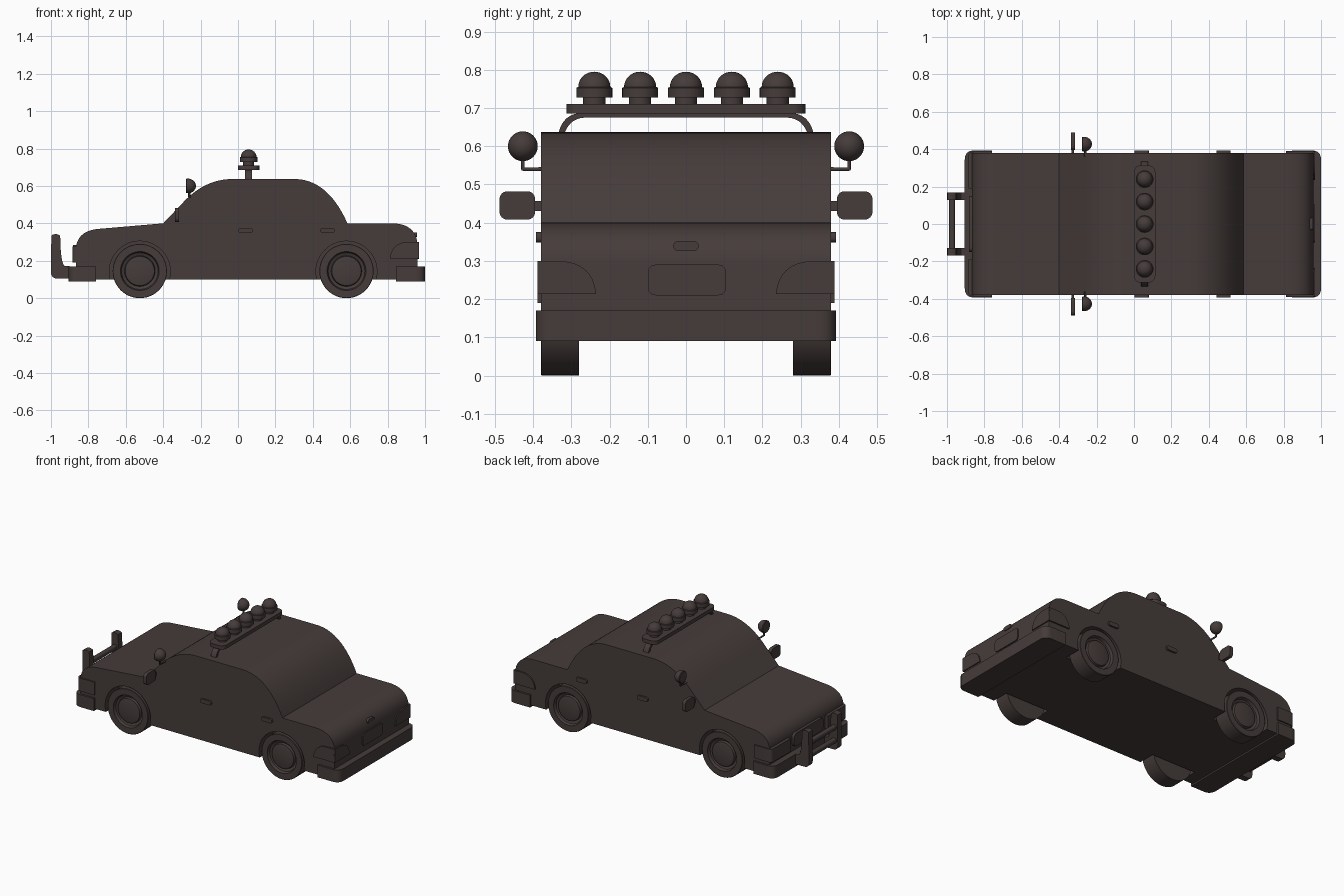
import bpy, bmesh
from math import sin, cos, pi, radians
from mathutils import Matrix

if "Cube" in bpy.data.objects:
    bpy.data.objects.remove(bpy.data.objects["Cube"])

paint = bpy.data.materials.new("dark_brown")
paint.diffuse_color = (0.06, 0.045, 0.043, 1)
paint.use_nodes = True
paint.node_tree.nodes["Principled BSDF"].inputs["Base Color"].default_value = paint.diffuse_color


def finish(name, bm):
    bmesh.ops.recalc_face_normals(bm, faces=bm.faces)
    me = bpy.data.meshes.new(name)
    bm.to_mesh(me)
    bm.free()
    ob = bpy.data.objects.new(name, me)
    bpy.context.collection.objects.link(ob)
    me.materials.append(paint)
    smooth(ob)
    return ob


def smooth(ob):
    bpy.ops.object.select_all(action='DESELECT')
    ob.select_set(True)
    bpy.context.view_layer.objects.active = ob
    bpy.ops.object.shade_smooth_by_angle(angle=radians(30))


def prism(name, pts, axis, lo, hi):
    """Extrude a 2D outline along an axis; the outline uses the other two axes in order."""
    place = {'x': lambda a, b, t: (t, a, b), 'y': lambda a, b, t: (a, t, b), 'z': lambda a, b, t: (a, b, t)}[axis]
    bm = bmesh.new()
    rings = [[bm.verts.new(place(a, b, t)) for a, b in pts] for t in (lo, hi)]
    n = len(pts)
    bm.faces.new(rings[0])
    bm.faces.new(rings[1])
    for i in range(n):
        j = (i + 1) % n
        bm.faces.new((rings[0][i], rings[0][j], rings[1][j], rings[1][i]))
    return finish(name, bm)


def lathe(name, profile, axis, loc, n=32):
    """Spin (radius, height) pairs around an axis."""
    bm = bmesh.new()
    vs = [bm.verts.new((r, 0, h)) for r, h in profile]
    es = [bm.edges.new(p) for p in zip(vs, vs[1:])]
    bmesh.ops.spin(bm, geom=vs + es, axis=(0, 0, 1), cent=(0, 0, 0), angle=2 * pi, steps=n)
    bmesh.ops.remove_doubles(bm, verts=bm.verts, dist=1e-5)
    turn = {'x': Matrix.Rotation(pi / 2, 4, 'Y'), 'y': Matrix.Rotation(-pi / 2, 4, 'X'),
            '-y': Matrix.Rotation(pi / 2, 4, 'X'), 'z': Matrix()}[axis]
    bmesh.ops.transform(bm, matrix=Matrix.Translation(loc) @ turn, verts=bm.verts)
    return finish(name, bm)


def rrect(a0, a1, b0, b1, r, n=6):
    pts = []
    for k, (a, b) in enumerate(((a1 - r, b1 - r), (a0 + r, b1 - r), (a0 + r, b0 + r), (a1 - r, b0 + r))):
        for i in range(n + 1):
            t = pi / 2 * (k + i / n)
            pts.append((a + r * cos(t), b + r * sin(t)))
    return pts


def bez(p, q, s, n=12):
    return [tuple((1 - t) ** 2 * a + 2 * t * (1 - t) * b + t * t * c for a, b, c in zip(p, q, s))
            for t in (i / n for i in range(n + 1))]


def tube(name, pts, r):
    cu = bpy.data.curves.new(name, 'CURVE')
    cu.dimensions = '3D'
    cu.bevel_depth, cu.bevel_resolution, cu.use_fill_caps = r, 3, True
    sp = cu.splines.new('POLY')
    sp.points.add(len(pts) - 1)
    for p, c in zip(sp.points, pts):
        p.co = (*c, 1)
    cu.materials.append(paint)
    ob = bpy.data.objects.new(name, cu)
    bpy.context.collection.objects.link(ob)


def span(s, a, b):
    return sorted((s * a, s * b))


# body shell from its side profile
side = [(0.96, 0.10), (-0.865, 0.10)]
side += bez((-0.865, 0.28), (-0.85, 0.36), (-0.75, 0.37))
side += [(-0.40, 0.40)]
side += bez((-0.30, 0.505), (-0.18, 0.637), (-0.03, 0.637), 16)
side += bez((0.30, 0.637), (0.48, 0.637), (0.585, 0.40), 18)
side += bez((0.82, 0.40), (0.95, 0.40), (0.96, 0.29))
body = prism("body", side, 'y', -0.38, 0.38)

# wheel arches, cut as blind recesses
wheels = [(x, s) for x in (-0.525, 0.58) for s in (-1, 1)]
cutters = []
for x, s in wheels:
    ring = [(x + 0.163 * cos(i * pi / 24), 0.142 + 0.163 * sin(i * pi / 24)) for i in range(48)]
    cut = prism("arch_cutter", ring, 'y', *span(s, 0.27, 0.5))
    cut.hide_render = True
    cutters.append(cut)
    mod = body.modifiers.new("arch", 'BOOLEAN')
    mod.operation, mod.solver, mod.object = 'DIFFERENCE', 'EXACT', cut
bpy.context.view_layer.objects.active = body
for m in list(body.modifiers):
    bpy.ops.object.modifier_apply(modifier=m.name)
for c in cutters:
    bpy.data.objects.remove(c)
smooth(body)

# wheels with a recessed rim and a hub cap
for x, s in wheels:
    lathe("wheel", [(0, 0), (0.145, 0), (0.145, 0.098), (0.143, 0.10), (0.104, 0.10), (0.098, 0.082),
                    (0.082, 0.075), (0.078, 0.09), (0.06, 0.094), (0, 0.096)],
          'y' if s > 0 else '-y', (x, s * 0.28, 0.145), 48)

# bumpers: rounded at the outer corners
for name, x0, x1 in (("front_bumper", -0.905, -0.76), ("rear_bumper", 0.845, 1.0)):
    f = -1 if x0 < 0 else 1
    inner, outer = (x1, x0) if f < 0 else (x0, x1)
    e = outer - f * 0.05
    plan = [(inner, -0.393)] + bez((e, -0.393), (outer, -0.393), (outer, -0.343), 8)
    plan += bez((outer, 0.343), (outer, 0.393), (e, 0.393), 8) + [(inner, 0.393)]
    prism(name, plan, 'z', 0.09, 0.17)

# headlights, tail lights, mirrors, spotlights on both sides
for s in (-1, 1):
    prism("headlight", [(-0.76, s * 0.19), (-0.885, s * 0.19)] +
          bez((-0.885, s * 0.36), (-0.885, s * 0.388), (-0.855, s * 0.388), 6) + [(-0.76, s * 0.388)], 'z', 0.19, 0.275)
    tail = [(0.235, 0.213)] + bez((0.237, 0.225), (0.25, 0.30), (0.34, 0.30), 10) + [(0.388, 0.30), (0.388, 0.213)]
    prism("tail_light_back", [(s * y, z) for y, z in tail], 'x', 0.92, 0.967)
    tail = [(0.812, 0.213)] + bez((0.814, 0.225), (0.83, 0.30), (0.91, 0.30), 10) + [(0.96, 0.30), (0.967, 0.213)]
    prism("tail_light_side", tail, 'y', *span(s, 0.35, 0.389))
    prism("mirror", rrect(*span(s, 0.395, 0.488), 0.408, 0.482, 0.02), 'x', -0.338, -0.315)
    prism("mirror_stem", rrect(*span(s, 0.37, 0.40), 0.43, 0.457, 0.004), 'x', -0.333, -0.32)
    dome = [(0.039 * cos(a), 0.012 + 0.042 * sin(a)) for a in (i * pi / 20 for i in range(11))]
    lathe("spotlight", [(0, 0), (0.036, 0), (0.039, 0.004)] + dome, 'x', (-0.279, s * 0.427, 0.60))
    tube("spotlight_arm", [(-0.26, s * 0.36, 0.54), (-0.26, s * 0.427, 0.54), (-0.26, s * 0.427, 0.58)], 0.006)
    for x in (0.002, 0.44):
        prism("door_handle", rrect(x, x + 0.077, 0.348, 0.375, 0.012), 'y', *span(s, 0.37, 0.392))

# grille, rear plate and boot handle
prism("grille", rrect(-0.15, 0.15, 0.20, 0.285, 0.025), 'x', -0.882, -0.85)
prism("rear_plate", rrect(-0.10, 0.105, 0.21, 0.29, 0.02), 'x', 0.95, 0.967)
prism("boot_handle", rrect(-0.033, 0.033, 0.326, 0.352, 0.012), 'x', 0.92, 0.957)

# push bar: two uprights joined by cross bars
guard = bez((-1.0, 0.14), (-1.0, 0.105), (-0.965, 0.105), 6) + [(-0.89, 0.105), (-0.89, 0.17)]
guard += bez((-0.925, 0.172), (-0.948, 0.18), (-0.95, 0.32), 8)
guard += bez((-0.952, 0.335), (-0.975, 0.35), (-0.998, 0.335), 6)
for s in (-1, 1):
    prism("push_bar_upright", guard, 'y', *span(s, 0.128, 0.168))
for z in (0.165, 0.25):
    prism("push_bar_cross", rrect(-0.99, -0.958, z - 0.016, z + 0.016, 0.012), 'y', -0.14, 0.14)

# roof light bar: hoop, tray and five domed lamps
hoop = [(-0.335, 0.60), (-0.335, 0.63)] + bez((-0.333, 0.637), (-0.32, 0.685), (-0.275, 0.687), 8)
top = hoop + [(-y, z) for y, z in reversed(hoop)]
low = [(y * 0.963, z - 0.012) for y, z in top]
prism("light_bar_hoop", top + low[::-1], 'x', 0.037, 0.075)
prism("light_bar_tray", rrect(0.0, 0.114, -0.313, 0.313, 0.035), 'z', 0.686, 0.71)
for i in range(-2, 3):
    dome = [(0.042 * cos(a), 0.047 + 0.04 * sin(a)) for a in (k * pi / 20 for k in range(11))]
    lathe("roof_lamp", [(0, 0), (0.029, 0), (0.029, 0.02), (0.047, 0.02), (0.047, 0.045)] + dome,
          'z', (0.057, i * 0.12, 0.708))
